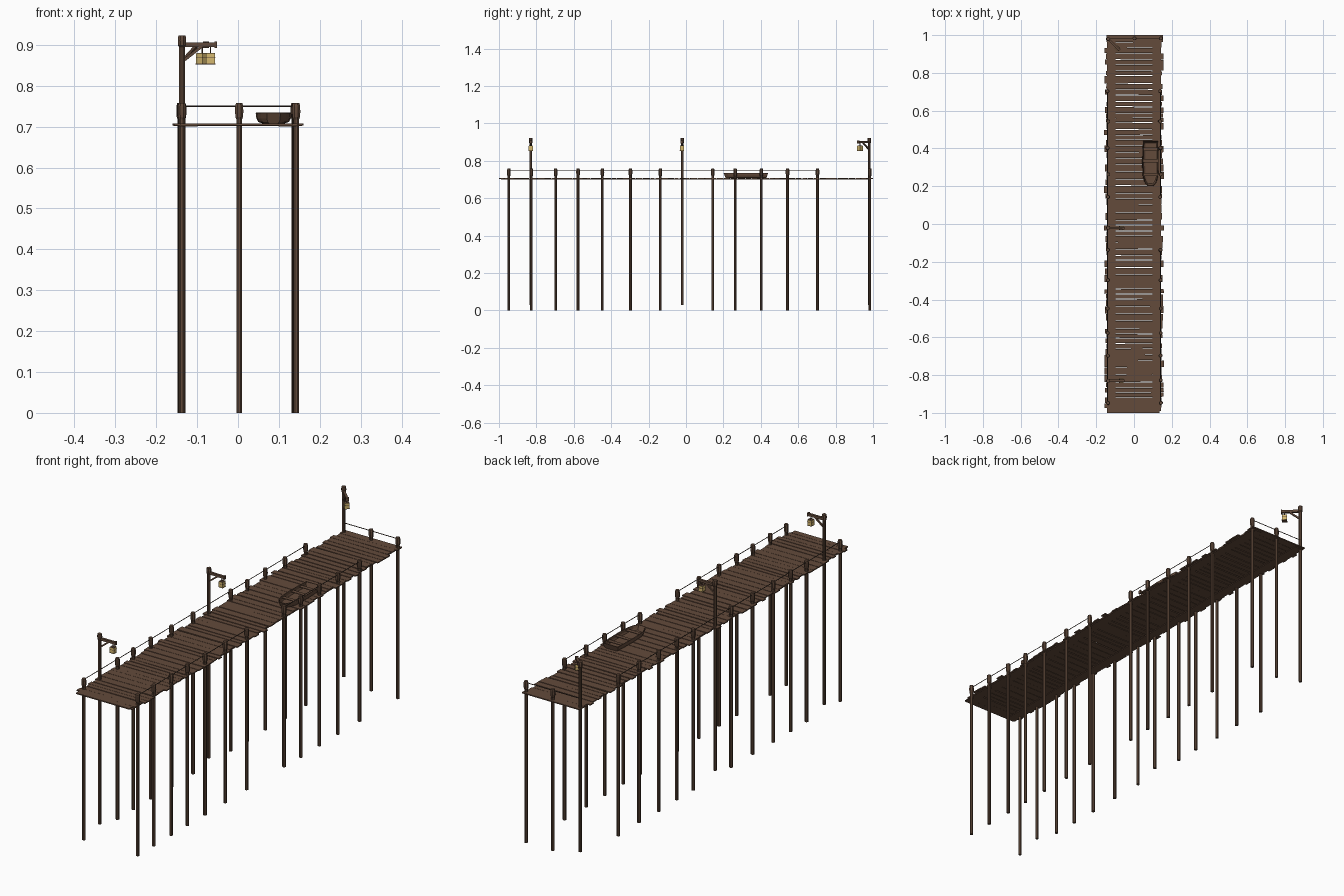
import bpy, bmesh, math, random
from mathutils import Matrix, Vector

if "Cube" in bpy.data.objects:
    bpy.data.objects.remove(bpy.data.objects["Cube"])

random.seed(4)


def mat(name, r, g, b):
    m = bpy.data.materials.new(name)
    m.diffuse_color = (r, g, b, 1)
    m.use_nodes = True
    m.node_tree.nodes["Principled BSDF"].inputs["Base Color"].default_value = m.diffuse_color
    return m


DECK = mat("deck wood", 0.125, 0.070, 0.044)
POST = mat("post wood", 0.116, 0.066, 0.042)
ROPE = mat("dark rope", 0.060, 0.040, 0.029)
GLOW = mat("lantern glass", 0.66, 0.48, 0.16)


def finish(name, bm, material):
    bmesh.ops.recalc_face_normals(bm, faces=bm.faces[:])
    me = bpy.data.meshes.new(name)
    bm.to_mesh(me)
    bm.free()
    me.materials.append(material)
    ob = bpy.data.objects.new(name, me)
    bpy.context.collection.objects.link(ob)
    return ob


def add_box(bm, centre, size, rot=Matrix.Identity(4), base=Matrix.Identity(4)):
    m = base @ Matrix.Translation(centre) @ rot @ Matrix.Diagonal((*size, 1))
    bmesh.ops.create_cube(bm, size=1, matrix=m)


def add_lathe(bm, x, y, profile, sides=8):
    # stack of (radius, z) rings, closed at both ends
    rings = []
    for r, z in profile:
        rings.append([bm.verts.new((x + r * math.cos(math.tau * (i + .5) / sides),
                                    y + r * math.sin(math.tau * (i + .5) / sides), z))
                      for i in range(sides)])
    for a, b in zip(rings, rings[1:]):
        for i in range(sides):
            j = (i + 1) % sides
            bm.faces.new((a[i], a[j], b[j], b[i]))
    bm.faces.new(rings[0])
    bm.faces.new(rings[-1])


def tube(name, points, radius, material, cyclic=False):
    cu = bpy.data.curves.new(name, 'CURVE')
    cu.dimensions = '3D'
    cu.bevel_depth = radius
    cu.bevel_resolution = 0
    cu.use_fill_caps = True
    sp = cu.splines.new('POLY')
    sp.points.add(len(points) - 1)
    for p, co in zip(sp.points, points):
        p.co = (*co, 1)
    sp.use_cyclic_u = cyclic
    cu.materials.append(material)
    ob = bpy.data.objects.new(name, cu)
    bpy.context.collection.objects.link(ob)


# deck planks of uneven width laid across
count = 62
widths = [random.uniform(.7, 1.3) for _ in range(count)]
scale = 2 / sum(widths)
bm = bmesh.new()
start = -1
for i, w in enumerate(widths):
    end = i in (0, count - 1)
    pitch = w * scale
    y = start + pitch / 2
    start += pitch
    width = pitch if end else pitch - random.uniform(0.0005, 0.006)
    left = -0.16 if i == 30 else -0.149 + random.uniform(-.009, .007)
    right = 0.16 if i == 30 else 0.149 + random.uniform(-.007, .009)
    if i == 0:
        left, right = -0.142, 0.135
    turn = 0 if end else random.uniform(-.01, .01)
    add_box(bm, ((left + right) / 2, y, 0.7052 + random.uniform(-.0006, .0006)),
            (right - left, width, 0.005), Matrix.Rotation(turn, 4, 'Z'))
finish("deck_planks", bm, DECK)

# long bearers under both edges
bm = bmesh.new()
for s in (-1, 1):
    add_box(bm, (s * 0.121, 0, 0.7015), (0.044, 1.98, 0.003))
finish("deck_bearers", bm, DECK)

# mooring posts with wider heads
LAMPS = {-0.83: 0.0, -0.02: -0.03, 0.98: -0.78}
YS = [-0.95, -0.83, -0.70, -0.58, -0.45, -0.30, -0.14, 0.14, 0.26, 0.40, 0.54, 0.70, 0.98]
spots = [(0.141, y) for y in YS]
spots += [(-0.139, y) for y in YS if y not in LAMPS] + [(0.003, 0.98)]
bm = bmesh.new()
for x, y in spots:
    if abs(x) > .1:
        x += random.uniform(-.003, .002) * (1 if x > 0 else -1)
    add_lathe(bm, x, y + .003, [(.0078, 0), (.0078, .718), (.0100, .724), (.0108, .735),
                                (.0105, .750), (.0085, .758)])
finish("posts", bm, POST)


# lamp posts, each with arm, brace and hanging lantern
def lamp(y, angle):
    bm = bmesh.new()
    add_lathe(bm, -0.137, y, [(.0075, .03), (.0075, .895), (.0105, .898), (.0112, .912),
                              (.0095, .923)])
    base = Matrix.Translation((-0.137, y, 0)) @ Matrix.Rotation(angle, 4, 'Z')
    add_box(bm, (.042, 0, .900), (.080, .011, .011), base=base)
    add_box(bm, (.083, 0, .900), (.006, .014, .016), base=base)
    add_box(bm, (.026, 0, .879), (.056, .007, .007),
            Matrix.Rotation(math.radians(-38), 4, 'Y'), base)
    finish("lamp_post", bm, POST)

    # lantern: glowing box with thin bands, plates and hanger
    lx = .070
    bm = bmesh.new()
    add_box(bm, (lx, 0, .887), (.003, .003, .018), base=base)
    for z, w in ((.8795, .020), (.8685, .0222), (.8535, .0235)):
        add_box(bm, (lx, 0, z), (w, w, .0018), base=base)
    finish("lantern_frame", bm, POST)
    bm = bmesh.new()
    add_box(bm, (lx, 0, .866), (.0215, .0215, .025), base=base)
    finish("lantern_glass", bm, GLOW)


for y, angle in LAMPS.items():
    lamp(y, angle)

# hand ropes: left side unbroken, right side open in the middle, one across the back
Z = 0.75
tube("left_rope", [(-0.140, -0.95, Z), (-0.140, 0.70, Z)], .0020, ROPE)
tube("right_front_rope", [(0.140, -0.95, Z), (0.140, -0.14, Z)], .0020, ROPE)
tube("right_rear_rope", [(0.140, 0.14, Z), (0.140, 0.70, Z)], .0020, ROPE)
tube("back_rope", [(-0.140, 0.983, Z), (0.140, 0.983, Z)], .0020, ROPE)

# rowing boat resting on the deck: lofted hull with flat stern
CX, Z0, H = 0.087, 0.709, 0.024
stations = [(.437, .038), (.38, .041), (.31, .042), (.255, .039), (.222, .030), (.203, .016)]
section = [(-1, 1), (-.97, .5), (-.87, .15), (-.6, 0), (.6, 0), (.87, .15), (.97, .5), (1, 1)]
bm = bmesh.new()
rows = []
for k, (y, hw) in enumerate(stations):
    rake = .010 if k > 3 else -.008 if k == 0 else 0
    rows.append([bm.verts.new((CX + hw * u, y + (1 - v) * rake, Z0 + H * v)) for u, v in section])
for a, b in zip(rows, rows[1:]):
    for i in range(len(section) - 1):
        bm.faces.new((a[i], a[i + 1], b[i + 1], b[i]))
bm.faces.new(rows[0])
bm.faces.new(rows[-1])
hull = finish("boat_hull", bm, DECK)
sol = hull.modifiers.new("thickness", 'SOLIDIFY')
sol.thickness = .003
sol.offset = 0

# boat rim and benches
rim = [(CX - hw, y, Z0 + H) for y, hw in stations] + [(CX + hw, y, Z0 + H) for y, hw in stations[::-1]]
tube("boat_rim", rim, .002, DECK, cyclic=True)
bm = bmesh.new()
for y, w in ((.262, .074), (.335, .080), (.395, .076)):
    add_box(bm, (CX, y, .7265), (w, .018, .003))
finish("boat_benches", bm, DECK)
